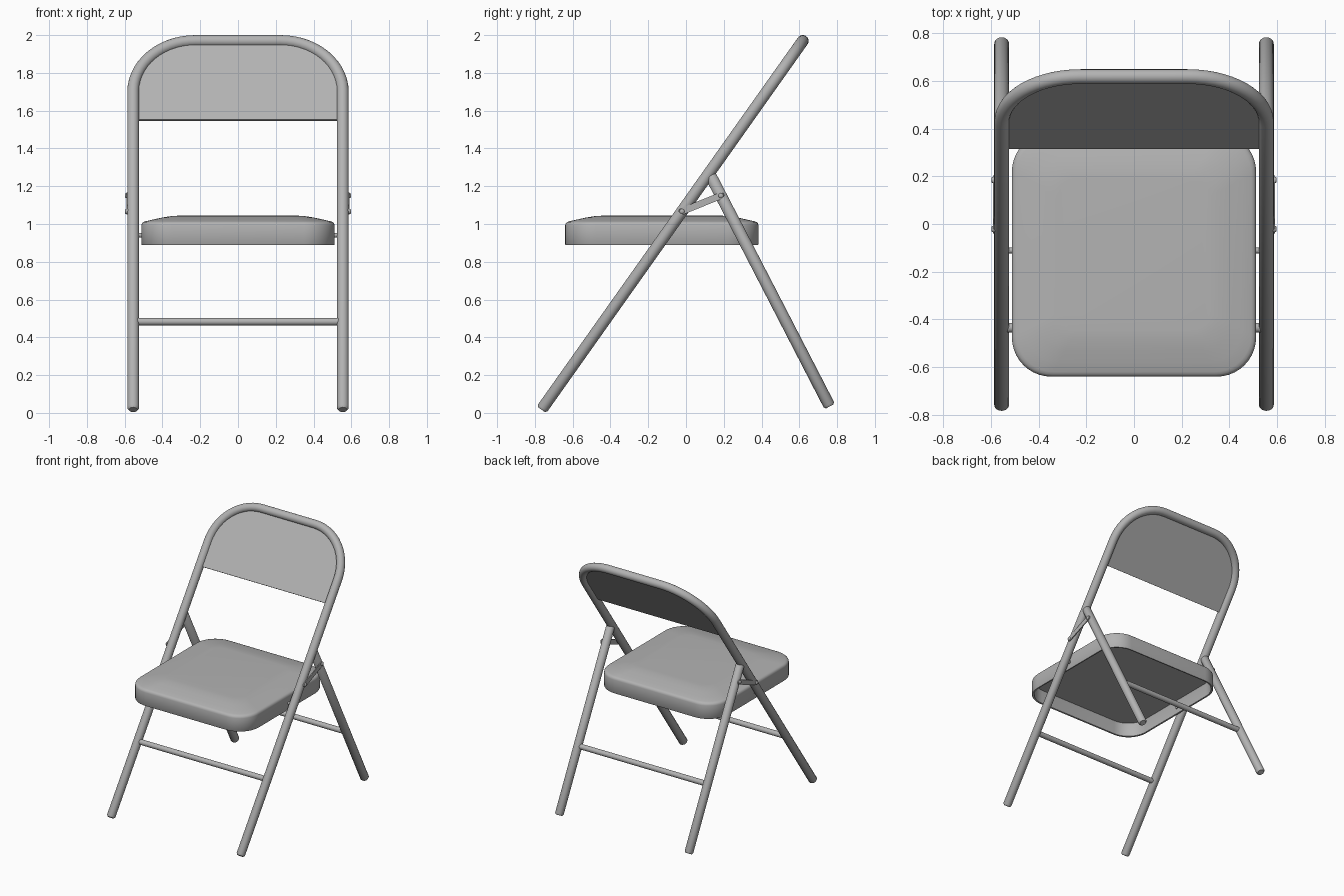
import bpy, bmesh, math
from mathutils import Vector

if "Cube" in bpy.data.objects:
    bpy.data.objects.remove(bpy.data.objects["Cube"])

grey = bpy.data.materials.new("grey metal")
grey.diffuse_color = (0.45, 0.45, 0.45, 1)
grey.use_nodes = True
grey.node_tree.nodes["Principled BSDF"].inputs["Base Color"].default_value = grey.diffuse_color


def finish(name, bm, angle=35):
    bmesh.ops.recalc_face_normals(bm, faces=bm.faces)
    me = bpy.data.meshes.new(name)
    bm.to_mesh(me)
    bm.free()
    me.materials.append(grey)
    ob = bpy.data.objects.new(name, me)
    bpy.context.collection.objects.link(ob)
    bpy.ops.object.select_all(action='DESELECT')
    ob.select_set(True)
    bpy.context.view_layer.objects.active = ob
    bpy.ops.object.shade_smooth_by_angle(angle=math.radians(angle))
    return ob


def loft(name, rings, angle=35):
    """Skin closed rings of equal length and cap both ends."""
    bm = bmesh.new()
    vs = [[bm.verts.new(p) for p in r] for r in rings]
    n = len(vs[0])
    for a, b in zip(vs, vs[1:]):
        for i in range(n):
            bm.faces.new((a[i], a[(i + 1) % n], b[(i + 1) % n], b[i]))
    bm.faces.new(vs[0])
    bm.faces.new(vs[-1])
    return finish(name, bm, angle)


def tube(name, pts, r, normal, round_end=0.0, sides=24):
    """Round bar along a planar path, with optional rounded ends."""
    pts = [Vector(p) for p in pts]
    radii = [r] * len(pts)
    if round_end:
        a = pts[0] + (pts[1] - pts[0]).normalized() * round_end
        b = pts[-1] + (pts[-2] - pts[-1]).normalized() * round_end
        pts = [pts[0], a] + pts[1:-1] + [b, pts[-1]]
        radii = [r * 0.72] + [r] * (len(pts) - 2) + [r * 0.72]
    nrm = Vector(normal).normalized()
    rings = []
    for i, p in enumerate(pts):
        t = (pts[min(i + 1, len(pts) - 1)] - pts[max(i - 1, 0)]).normalized()
        side = nrm.cross(t)
        rings.append([p + radii[i] * (math.cos(q) * side + math.sin(q) * nrm)
                      for q in (2 * math.pi * k / sides for k in range(sides))])
    return loft(name, rings, 50)


# Tilted plane of the front frame
X, R = 0.555, 0.031
FOOT, TOP = Vector((0, -0.765, 0.017)), Vector((0, 0.618, 1.969))
D = (TOP - FOOT).normalized()
N = Vector((1, 0, 0)).cross(D)
LEN = (TOP - FOOT).length


def on_frame(x, s):
    return FOOT + D * s + Vector((x, 0, 0))


def s_at(z):
    return (z - FOOT.z) / D.z


# Front legs and back arch in one bent tube
CR = 0.33
arc = [(X - CR + CR * math.cos(a), LEN - CR + CR * math.sin(a))
       for a in (math.pi / 2 * k / 14 for k in range(15))]
arch = arc + [(-x, s) for x, s in reversed(arc)]
path = [(X, 0)] + arch + [(-X, 0)]
tube("front_frame", [on_frame(*p) for p in path], R, N, 0.012)

# Backrest panel
outline = [(X, s_at(1.55))] + arch + [(-X, s_at(1.55))]
loft("backrest", [[on_frame(*p) + N * o for p in outline] for o in (-0.007, 0.007)])

# Rear legs
RT, RB = Vector((0, 0.127, 1.262)), Vector((0, 0.761, 0.034))


def on_rear(z):
    return RT.lerp(RB, (RT.z - z) / (RT.z - RB.z))


# Cross bars
for name, p in (("front_crossbar", on_frame(0, s_at(0.483))), ("rear_crossbar", on_rear(0.483))):
    tube(name, [(-X, p.y, p.z), (X, p.y, p.z)], 0.02, (0, 0, 1))

A, B = on_frame(0, s_at(1.067)), on_rear(1.15)
for side, sx in (("right", 1), ("left", -1)):
    dx = Vector((sx * X, 0, 0))
    tube("rear_leg_" + side, [RT + dx, RB + dx], R, (1, 0, 0), 0.012)
    # Folding link: flat bar with round ends
    t = (B - A).normalized()
    u = Vector((1, 0, 0)).cross(t)
    shape = []
    for c, start in ((B, -90), (A, 90)):
        for k in range(9):
            q = math.radians(start + k * 22.5)
            shape.append(c + 0.018 * (math.cos(q) * t + math.sin(q) * u))
    loft("link_" + side, [[p + Vector((sx * x, 0, 0)) for p in shape] for x in (0.584, 0.591)])
    # Link rivets
    for nm, c in (("front", A), ("rear", B)):
        tube("rivet_%s_%s" % (nm, side), [c + Vector((sx * 0.56, 0, 0)), c + Vector((sx * 0.598, 0, 0))],
             0.013, (0, 0, 1), 0.004, 16)
    # Seat pivot pin
    c = on_frame(0, s_at(0.94))
    tube("seat_pin_" + side, [c + Vector((sx * 0.49, 0, 0)), c + dx], 0.012, (0, 0, 1), 0, 16)


# Seat: hollow pan with softly raised top
def rounded(inset, z):
    h, r = 0.512 - inset, 0.165 - inset * 0.45
    pts = []
    for k, (cx, cy) in enumerate(((1, 1), (-1, 1), (-1, -1), (1, -1))):
        for j in range(11):
            q = math.pi / 2 * (k + j / 10)
            pts.append((cx * (h - r) + r * math.cos(q), -0.128 + cy * (h - r) + r * math.sin(q), z))
    return pts


profile = [(0.018, 0.995), (0.014, 0.985), (0.014, 0.89), (0.003, 0.888), (0, 0.893), (0, 0.992),
           (0.003, 1.003), (0.010, 1.010), (0.02, 1.014), (0.06, 1.023), (0.11, 1.034),
           (0.16, 1.042), (0.195, 1.044)]
loft("seat", [rounded(i, z) for i, z in profile], 40)
